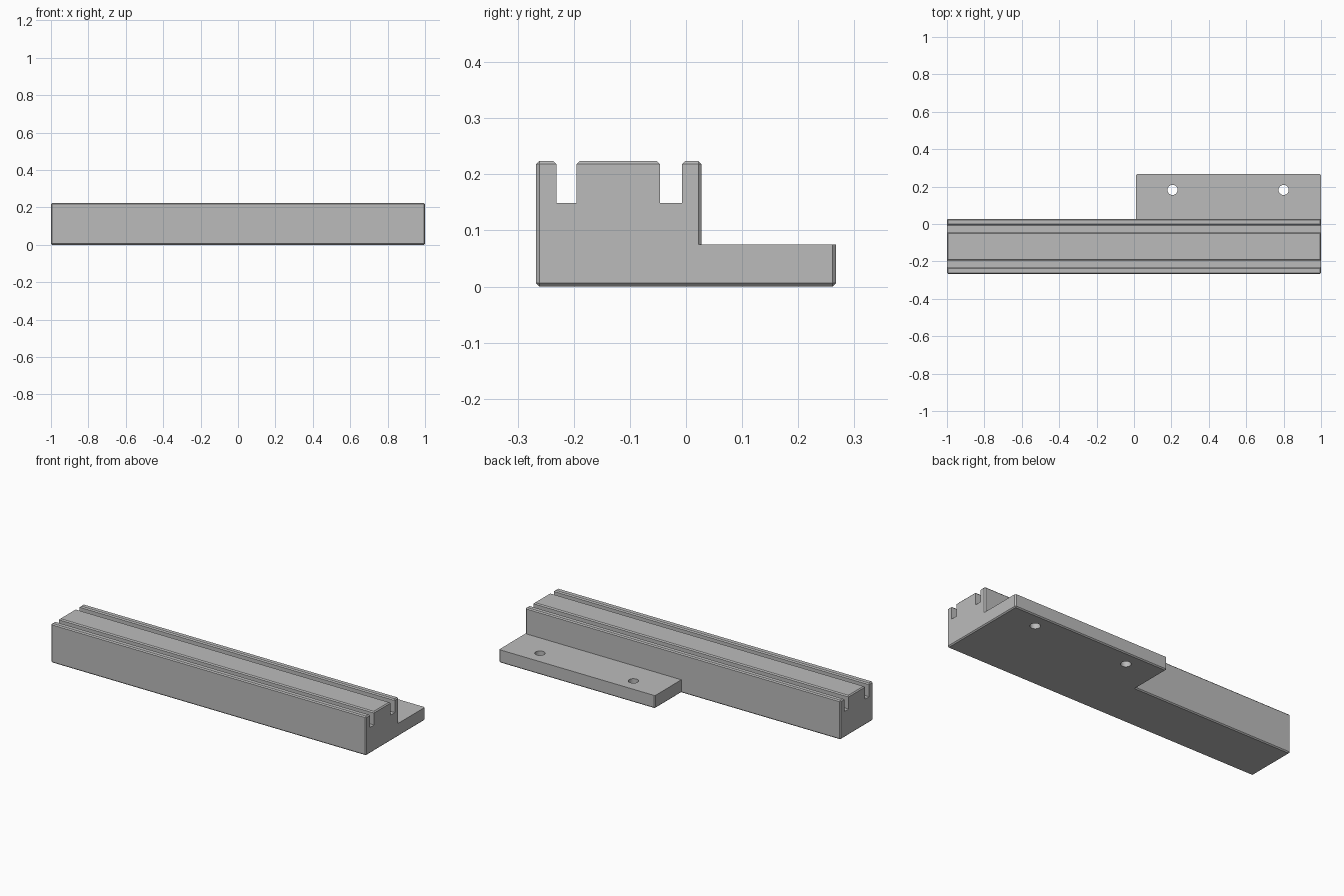
import bpy
import bmesh

cube = bpy.data.objects.get("Cube")
if cube:
    bpy.data.objects.remove(cube, do_unlink=True)

TOP, CHAMFER = 0.224, 0.006
FRONT, RAIL_BACK, PLATE_BACK = -0.267, 0.028, 0.267
PLATE_LEFT, PLATE_TOP = 0.01, 0.075

metal = bpy.data.materials.new("plain grey")
metal.use_nodes = True
grey = (0.5, 0.5, 0.5, 1)
metal.diffuse_color = grey
metal.node_tree.nodes["Principled BSDF"].inputs["Base Color"].default_value = grey


def near(a, b):
    return abs(a - b) < 1e-5


def extrude_profile(name, profile, x0, x1, chamfered):
    """Extrude a (y, z) profile along x and chamfer the edges chosen by a rule."""
    bm = bmesh.new()
    face = bm.faces.new([bm.verts.new((x0, y, z)) for y, z in profile])
    moved = bmesh.ops.extrude_face_region(bm, geom=[face])["geom"]
    verts = [v for v in moved if isinstance(v, bmesh.types.BMVert)]
    bmesh.ops.translate(bm, verts=verts, vec=(x1 - x0, 0, 0))
    bmesh.ops.recalc_face_normals(bm, faces=bm.faces)
    edges = [e for e in bm.edges if chamfered(*[v.co for v in e.verts])]
    bmesh.ops.bevel(bm, geom=edges, offset=CHAMFER, segments=1,
                    profile=0.5, affect='EDGES')
    mesh = bpy.data.meshes.new(name)
    bm.to_mesh(mesh)
    bm.free()
    mesh.materials.append(metal)
    obj = bpy.data.objects.new(name, mesh)
    bpy.context.collection.objects.link(obj)
    return obj


def boolean(target, tool, operation):
    mod = target.modifiers.new(tool.name, 'BOOLEAN')
    mod.operation, mod.object, mod.solver = operation, tool, 'EXACT'
    bpy.context.view_layer.objects.active = target
    bpy.ops.object.modifier_apply(modifier=mod.name)
    bpy.data.objects.remove(tool, do_unlink=True)


# Rail with two slots along its top
profile = [(FRONT, 0), (RAIL_BACK, 0), (RAIL_BACK, TOP)]
for y0, y1 in ((-0.007, -0.046), (-0.195, -0.231)):
    profile += [(y0, TOP), (y0, 0.149), (y1, 0.149), (y1, TOP)]
profile.append((FRONT, TOP))


def rail_edges(a, b):
    level = near(a.z, b.z) and (near(a.z, 0) or near(a.z, TOP))
    corner = near(a.y, b.y) and near(a.x, b.x) and (
        near(a.y, FRONT) or near(a.y, RAIL_BACK))
    return level or corner


rail = extrude_profile("slotted_rail", profile, -1, 1, rail_edges)


# Mounting plate behind the left half, reaching into the rail
def plate_edges(a, b):
    outer = a.y > 0 or b.y > 0
    bottom = near(a.z, 0) and near(b.z, 0) and outer
    corner = near(a.y, PLATE_BACK) and near(b.y, PLATE_BACK) and near(a.x, b.x)
    return bottom or corner


plate = extrude_profile(
    "mounting_plate",
    [(-0.12, 0), (PLATE_BACK, 0), (PLATE_BACK, PLATE_TOP), (-0.12, PLATE_TOP)],
    PLATE_LEFT, 1, plate_edges)
boolean(rail, plate, 'UNION')

# Screw holes through the plate
for x in (0.206, 0.8):
    bpy.ops.mesh.primitive_cylinder_add(vertices=48, radius=0.027, depth=0.3,
                                        location=(x, 0.182, 0.04))
    hole = bpy.context.object
    hole.name = "hole_cutter"
    hole.hide_render = True
    hole.data.materials.append(metal)
    boolean(rail, hole, 'DIFFERENCE')

# Flat faces, smooth hole walls
bpy.ops.object.select_all(action='DESELECT')
rail.select_set(True)
bpy.context.view_layer.objects.active = rail
bpy.ops.object.shade_smooth_by_angle(angle=0.4)
